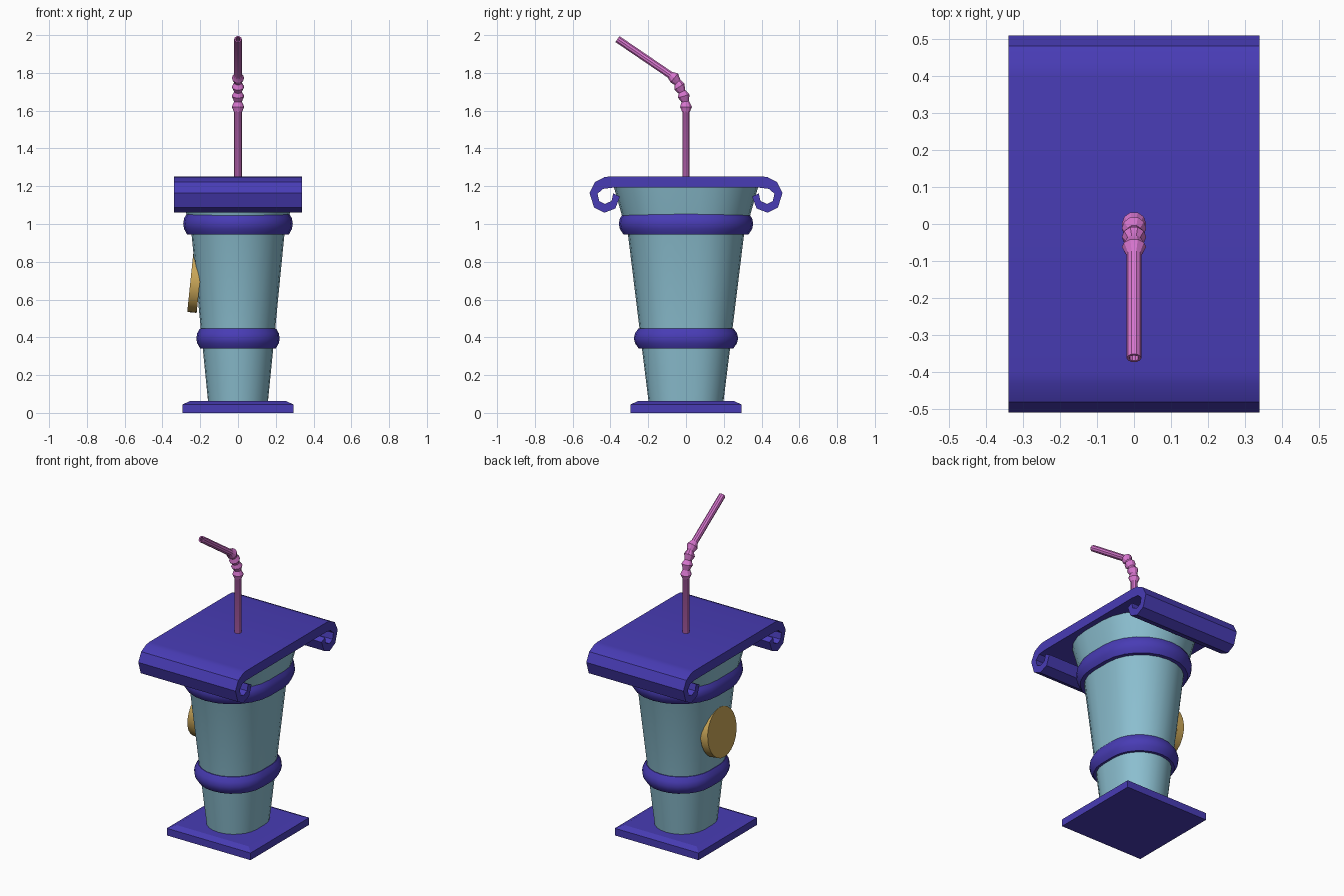
import bpy, bmesh
from math import sin, cos, pi, radians, atan2
from mathutils import Vector, Matrix

if "Cube" in bpy.data.objects:
    bpy.data.objects.remove(bpy.data.objects["Cube"])


def material(name, rgb):
    m = bpy.data.materials.new(name)
    m.diffuse_color = (*rgb, 1)
    m.use_nodes = True
    m.node_tree.nodes["Principled BSDF"].inputs["Base Color"].default_value = m.diffuse_color
    return m


PURPLE = material("purple", (0.065, 0.045, 0.46))
BLUE = material("pale_blue", (0.26, 0.52, 0.63))
GOLD = material("gold", (0.60, 0.39, 0.10))
PINK = material("pink", (0.68, 0.18, 0.62))


def finish(name, bm, mat, smooth=None):
    bmesh.ops.recalc_face_normals(bm, faces=bm.faces)
    me = bpy.data.meshes.new(name)
    bm.to_mesh(me)
    bm.free()
    ob = bpy.data.objects.new(name, me)
    bpy.context.collection.objects.link(ob)
    me.materials.append(mat)
    if smooth:
        bpy.ops.object.select_all(action='DESELECT')
        ob.select_set(True)
        bpy.context.view_layer.objects.active = ob
        bpy.ops.object.shade_smooth_by_angle(angle=radians(smooth))
    return ob


def loft(name, loops, mat, smooth=None, closed=False):
    """Skin a row of equal-length loops; cap the ends unless closed."""
    bm = bmesh.new()
    rings = [[bm.verts.new(p) for p in loop] for loop in loops]
    n = len(rings[0])
    pairs = list(zip(rings, rings[1:])) + ([(rings[-1], rings[0])] if closed else [])
    for a, b in pairs:
        for i in range(n):
            j = (i + 1) % n
            bm.faces.new((a[i], a[j], b[j], b[i]))
    if not closed:
        bm.faces.new(rings[0])
        bm.faces.new(rings[-1])
    return finish(name, bm, mat, smooth)


def stadium(half_y, z, ratio=0.8, steps=12):
    """Rounded section: two half circles joined by short flat sides."""
    r = half_y * ratio
    off = half_y - r
    pts = []
    for side in (1, -1):
        for k in range(steps + 1):
            a = pi * k / steps
            pts.append((side * r * cos(a), side * (off + r * sin(a)), z))
    return pts


def square(h, z):
    return [(-h, -h, z), (h, -h, z), (h, h, z), (-h, h, z)]


# Square foot with chamfered top
loft("base", [square(0.293, 0), square(0.293, 0.045), square(0.255, 0.062)], PURPLE)

# Tapered cup body, flaring above the upper band
body = [(0.197, 0.05), (0.243, 0.42), (0.308, 0.95), (0.338, 1.04), (0.383, 1.2)]
loft("cup_body", [stadium(h, z) for h, z in body], BLUE, 35)


# Rounded bands
def band(name, z0, z1, inner, outer, ratio):
    t = z1 - z0
    prof = [(inner - 0.02, z0), (outer - 0.025, z0), (outer - 0.006, z0 + 0.25 * t),
            (outer, z0 + 0.5 * t), (outer - 0.006, z0 + 0.75 * t),
            (outer - 0.025, z1), (inner - 0.02, z1)]
    loft(name, [stadium(h, z, ratio) for h, z in prof], PURPLE, 50, closed=True)


band("lower_band", 0.342, 0.448, 0.235, 0.276, 0.8)
band("upper_band", 0.945, 1.058, 0.31, 0.356, 0.815)

# Scrolled capital slab: mirrored profile extruded along x
half = [(0.40, 1.252), (0.432, 1.248), (0.482, 1.222), (0.511, 1.165), (0.487, 1.088),
        (0.432, 1.06), (0.374, 1.082), (0.350, 1.145), (0.385, 1.162), (0.394, 1.122),
        (0.430, 1.106), (0.460, 1.122), (0.468, 1.16), (0.440, 1.186), (0.39, 1.192)]
profile = half + [(-y, z) for y, z in reversed(half)]
loft("scroll_top", [[(x, y, z) for y, z in profile] for x in (-0.34, 0.34)], PURPLE, 25)

# Bendy straw: centre line (y, z, radius) with pleats and a hollow end
path = [(0, 1.2, 0.02), (0, 1.59, 0.02), (0, 1.62, 0.033), (-0.004, 1.648, 0.021),
        (-0.012, 1.677, 0.033), (-0.022, 1.70, 0.021), (-0.035, 1.727, 0.033),
        (-0.045, 1.75, 0.021), (-0.062, 1.773, 0.033), (-0.085, 1.79, 0.02),
        (-0.363, 1.979, 0.02), (-0.363, 1.979, 0.013), (-0.33, 1.9565, 0.013)]
loops = []
for i, (y, z, r) in enumerate(path):
    if i >= 9:
        tilt = atan2(0.278, 0.189)
    else:
        tilt = max(0, i - 2) / 6 * radians(50)
    d = Vector((0, cos(tilt), sin(tilt)))
    loops.append([Vector((r * cos(a), 0, z)) + Vector((0, y, 0)) + d * r * sin(a)
                  for a in (2 * pi * k / 10 for k in range(10))])
loft("straw", loops, PINK, 30)

# Round medallion leaning with the left wall
bm = bmesh.new()
place = (Matrix.Translation((-0.228, 0, 0.685)) @ Matrix.Rotation(radians(5.9), 4, 'Y')
         @ Matrix.Diagonal((1, 0.93, 1, 1)) @ Matrix.Rotation(radians(90), 4, 'Y'))
bmesh.ops.create_cone(bm, cap_ends=True, segments=24, radius1=0.154, radius2=0.154,
                      depth=0.05, matrix=place)
finish("medallion", bm, GOLD, 30)
